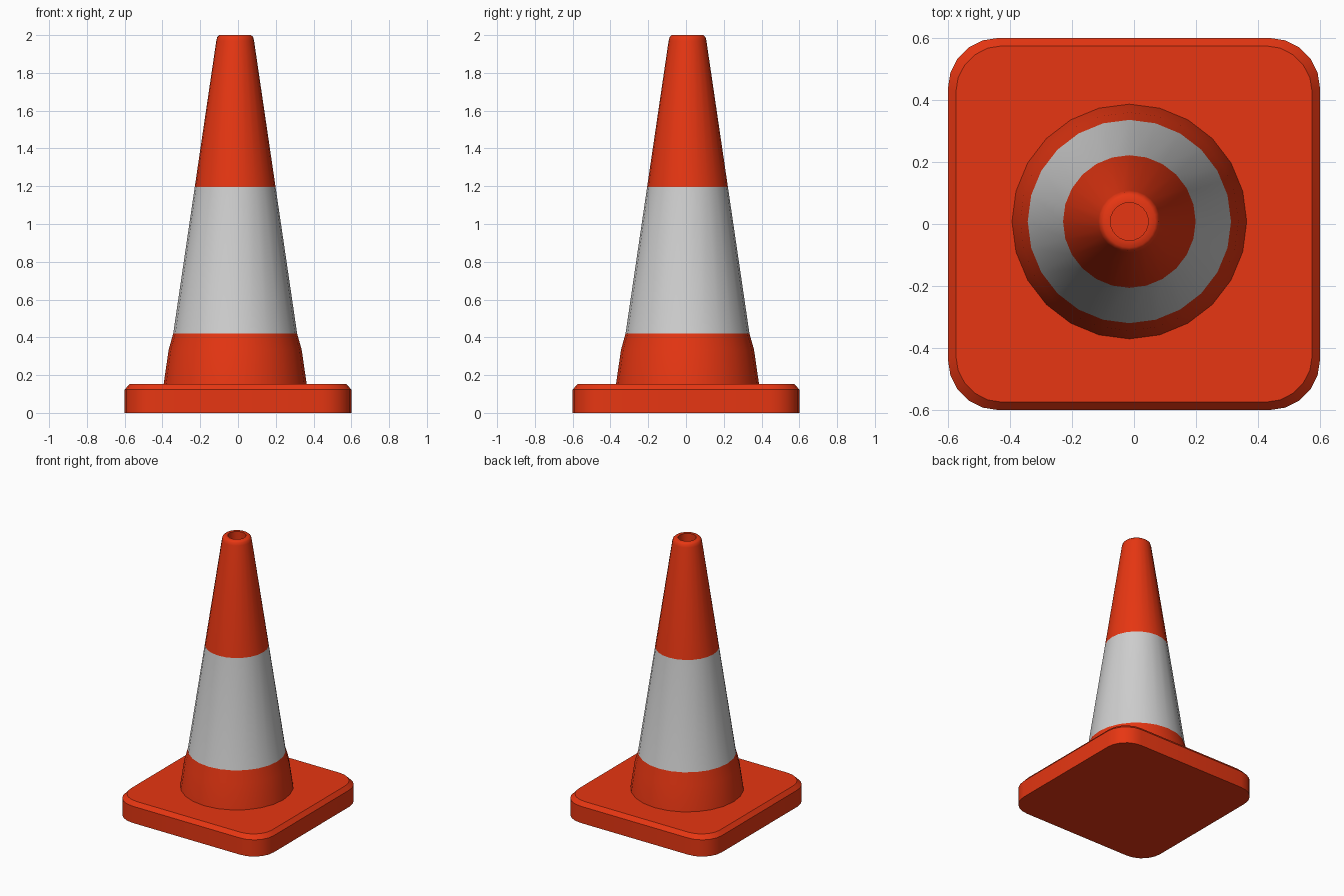
import bpy, bmesh
from math import sin, cos, pi

cube = bpy.data.objects.get("Cube")
if cube:
    bpy.data.objects.remove(cube, do_unlink=True)


def material(name, color):
    m = bpy.data.materials.new(name)
    m.use_nodes = True
    m.diffuse_color = color
    m.node_tree.nodes["Principled BSDF"].inputs["Base Color"].default_value = color
    return m


ORANGE = material("orange red plastic", (0.8, 0.037, 0.006, 1))
WHITE = material("pale grey band", (0.62, 0.62, 0.62, 1))


def loft(name, rings, materials, angle):
    """Skin a stack of closed rings and cap both ends."""
    bm = bmesh.new()
    loops = [[bm.verts.new(p) for p in ring] for ring in rings]
    n = len(loops[0])
    for a, b in zip(loops, loops[1:]):
        for i in range(n):
            j = (i + 1) % n
            bm.faces.new((a[i], a[j], b[j], b[i]))
    bm.faces.new(loops[0][::-1])
    bm.faces.new(loops[-1])
    bmesh.ops.recalc_face_normals(bm, faces=bm.faces)
    mesh = bpy.data.meshes.new(name)
    bm.to_mesh(mesh)
    bm.free()
    for m in materials:
        mesh.materials.append(m)
    obj = bpy.data.objects.new(name, mesh)
    bpy.context.collection.objects.link(obj)
    bpy.ops.object.select_all(action='DESELECT')
    obj.select_set(True)
    bpy.context.view_layer.objects.active = obj
    bpy.ops.object.shade_smooth_by_angle(angle=angle)
    return obj


def circle(radius, z, sides=24):
    return [(radius * cos(2 * pi * i / sides), radius * sin(2 * pi * i / sides), z)
            for i in range(sides)]


def rounded_square(half, radius, z, steps=5):
    c = half - radius
    ring = []
    for q in range(4):
        mid = pi / 4 + q * pi / 2
        cx = c if cos(mid) > 0 else -c
        cy = c if sin(mid) > 0 else -c
        for s in range(steps + 1):
            a = (q + s / steps) * pi / 2
            ring.append((cx + radius * cos(a), cy + radius * sin(a), z))
    return ring


# Square foot with rounded corners and a chamfered top edge
loft("base", [rounded_square(0.6, 0.16, 0), rounded_square(0.6, 0.16, 0.123),
              rounded_square(0.575, 0.15, 0.152)], [ORANGE], 0.5)

# Tapered body with flared skirt, rolled lip and a hole in the tip
profile = [(0.379, 0.15), (0.352, 0.335), (0.328, 0.42), (0.214, 1.195),
           (0.1, 1.97), (0.095, 1.99), (0.084, 2.0), (0.061, 2.0), (0.061, 1.8)]
body = loft("cone_body", [circle(r, z) for r, z in profile], [ORANGE, WHITE], 0.9)
body.location = (-0.015, 0.008, 0)

# Reflective band
for face in body.data.polygons:
    if 0.42 < face.center.z < 1.195:
        face.material_index = 1
